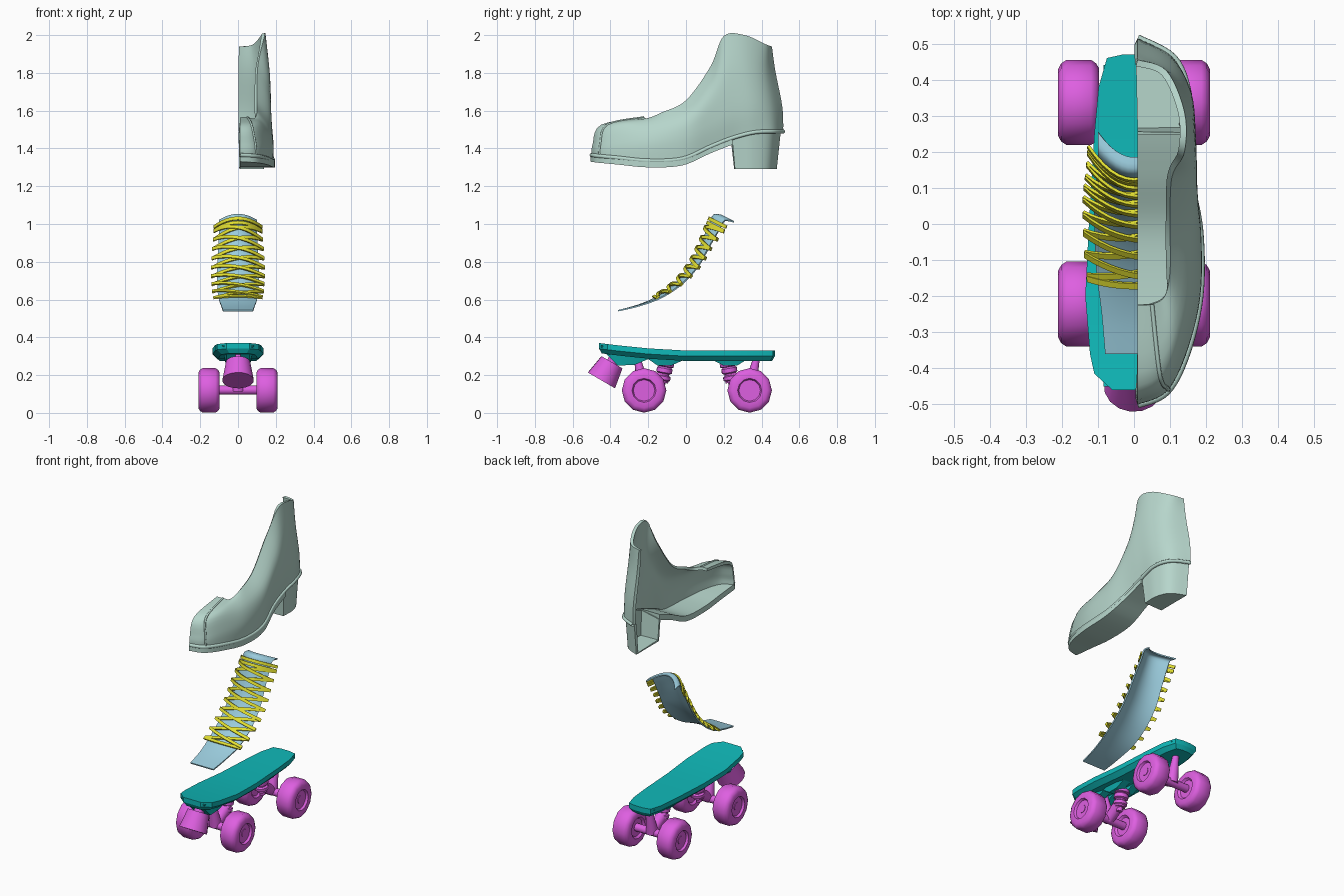
import bpy, math
from mathutils import Vector

if "Cube" in bpy.data.objects:
    bpy.data.objects.remove(bpy.data.objects["Cube"])


def material(name, rgb):
    m = bpy.data.materials.new(name)
    m.diffuse_color = (*rgb, 1)
    m.use_nodes = True
    m.node_tree.nodes["Principled BSDF"].inputs["Base Color"].default_value = m.diffuse_color
    return m


GREY = material("pale grey green", (0.47, 0.67, 0.60))
BLUE = material("light blue", (0.33, 0.61, 0.73))
YELLOW = material("yellow", (0.75, 0.73, 0.03))
TEAL = material("teal", (0.005, 0.485, 0.485))
PINK = material("magenta", (0.73, 0.115, 0.75))


def build(name, verts, faces, mat, thick=0, angle=35, offset=-1):
    """Mesh object with optional wall thickness and smooth shading."""
    me = bpy.data.meshes.new(name)
    me.from_pydata([tuple(v) for v in verts], [], faces)
    me.materials.append(mat)
    ob = bpy.data.objects.new(name, me)
    bpy.context.collection.objects.link(ob)
    bpy.ops.object.select_all(action='DESELECT')
    ob.select_set(True)
    bpy.context.view_layer.objects.active = ob
    if thick:
        mod = ob.modifiers.new("wall", 'SOLIDIFY')
        mod.thickness, mod.offset = thick, offset
        bpy.ops.object.modifier_apply(modifier="wall")
    bpy.ops.object.shade_smooth_by_angle(angle=math.radians(angle))
    return ob


def grid_faces(nu, nv, closed=False):
    """Quads of nu rings with nv points each."""
    return [(i * nv + j, (i + 1) * nv + j, (i + 1) * nv + (j + 1) % nv, i * nv + (j + 1) % nv)
            for i in range(nu - 1) for j in range(nv if closed else nv - 1)]


def spline(pts, t):
    """Catmull-Rom point at t, where whole numbers hit the given points."""
    n = len(pts) - 1
    i = min(int(t), n - 1)
    f = t - i
    a, b, c, d = (Vector(pts[min(max(k, 0), n)]) for k in (i - 1, i, i + 1, i + 2))
    return b + 0.5 * f * ((c - a) + f * ((2 * a - 5 * b + 4 * c - d) + f * (3 * (b - c) + d - a)))


def lathe(name, p0, p1, profile, mat, n=14):
    """Turn (distance, radius) pairs about the axis p0 to p1."""
    p0, axis = Vector(p0), (Vector(p1) - Vector(p0)).normalized()
    u = axis.orthogonal().normalized()
    w = axis.cross(u)
    verts = []
    for d, r in profile:
        for k in range(n):
            a = 2 * math.pi * (k + 0.5) / n
            verts.append(p0 + axis * d + (u * math.cos(a) + w * math.sin(a)) * r)
    faces = [f[::-1] for f in grid_faces(len(profile), n, True)]
    last = (len(profile) - 1) * n
    faces += [tuple(range(n))[::-1], tuple(range(last, last + n))]
    return build(name, verts, faces, mat, angle=40)


def rod(name, p0, p1, r0, r1, mat, n=14):
    return lathe(name, p0, p1, [(0, r0), ((Vector(p1) - Vector(p0)).length, r1)], mat, n)


def tube(name, pts, r, mat, n=8):
    """Thin round bead along a path."""
    verts = []
    for i, p in enumerate(pts):
        t = (pts[min(i + 1, len(pts) - 1)] - pts[max(i - 1, 0)]).normalized()
        u = t.cross(Vector((0.3, 0.2, 1))).normalized()
        w = t.cross(u)
        verts += [p + (u * math.cos(2 * math.pi * k / n) + w * math.sin(2 * math.pi * k / n)) * r for k in range(n)]
    return build(name, verts, [f[::-1] for f in grid_faces(len(pts), n, True)], mat, angle=60)


# Half boot: four guide lines running from toe to heel
welt = [(.01, -.50, 1.365), (.09, -.465, 1.36), (.145, -.36, 1.35), (.182, -.20, 1.335), (.182, -.02, 1.345),
        (.155, .13, 1.41), (.15, .245, 1.455), (.15, .36, 1.485), (.11, .46, 1.49), (.01, .515, 1.49)]
low = [(.01, -.495, 1.42), (.088, -.46, 1.42), (.142, -.355, 1.43), (.182, -.2, 1.43), (.185, -.02, 1.46),
       (.172, .12, 1.53), (.17, .24, 1.59), (.16, .36, 1.62), (.11, .45, 1.62), (.01, .51, 1.62)]
mid = [(.01, -.45, 1.525), (.07, -.42, 1.525), (.115, -.335, 1.53), (.155, -.19, 1.515), (.165, -.01, 1.56),
       (.168, .12, 1.68), (.168, .22, 1.80), (.155, .33, 1.82), (.105, .42, 1.81), (.01, .473, 1.81)]
top = [(.01, -.225, 1.565), (.05, -.222, 1.565), (.085, -.20, 1.56), (.10, -.13, 1.59), (.10, 0, 1.655),
       (.105, .13, 1.835), (.14, .20, 1.995), (.14, .31, 2.0), (.09, .425, 1.95), (.01, .455, 1.94)]


def boot(s, t):
    return spline([spline(row, s) for row in (welt, low, mid, top)], t)


NS, NT = 55, 16
build("boot_upper", [boot(9 * i / (NS - 1), 3 * j / (NT - 1)) for i in range(NS) for j in range(NT)],
      grid_faces(NS, NT), GREY, 0.018)
tube("boot_welt", [boot(9 * i / 54, 0) for i in range(55)], 0.011, GREY)
tube("toe_cap_seam", [boot(1.1 - 0.1 * k / 20, 3 * k / 20) for k in range(21)], 0.006, GREY)

# Sole: thin slab under the foot, up to the heel
verts = []
for i in range(37):
    p = boot(i / 6, 0)
    x, y = 0.01 + (p.x - 0.01) * 1.05, p.y * 1.01
    verts += [(0.01, y, p.z), (x, y, p.z), (x, y, p.z - 0.035), (0.01, y, p.z - 0.035)]
build("boot_sole", verts, [f[::-1] for f in grid_faces(37, 4, True)] + [(147, 146, 145, 144)], GREY)

# Heel: hollow block, open on the cut side and at the top
path = [Vector((.01, .24, 1.43))] + [boot(6 + i / 6, 0) for i in range(19)]
verts = []
for p in path:
    verts += [(.01 + (p.x - .01) * .9, .255 + (p.y - .24) * .82, 1.29),
              (.01 + (p.x - .01) * .97, .24 + (p.y - .24) * .95, p.z - .005)]
n = len(path)
build("boot_heel", verts, grid_faces(n, 2) + [tuple(2 * i for i in range(n))[::-1]], GREY, 0.016)

# Tongue: curved sheet, stations of (y, z, half width, bow)
stations = [(-.36, .545, .08, 0), (-.25, .575, .09, .005), (-.14, .625, .105, .015), (-.04, .705, .11, .025),
            (.03, .80, .11, .035), (.08, .90, .105, .04), (.12, 1.0, .10, .055), (.145, 1.05, .10, .06),
            (.185, 1.05, .10, .07)]


def tongue(u, f):
    y, z, w, bow = spline(stations, u)
    return Vector((w * f, y + bow * f * f, z - 0.5 * bow * f * f))


build("tongue", [tongue(i / 4, j / 6 - 1) for i in range(33) for j in range(13)],
      [f[::-1] for f in grid_faces(33, 13)], BLUE, 0.008)


# Laces: flat bands laid across the tongue
def lace(name, u0, u1, lift):
    verts = []
    for k in range(13):
        f = 1.27 * (k / 6 - 1)
        u = u0 + (u1 - u0) * k / 12
        p = tongue(u, f)
        t = (tongue(u + 0.05, 0) - tongue(u - 0.05, 0)).normalized()
        p += Vector((0, -t.z, t.y)) * lift
        verts += [p - t * 0.009, p + t * 0.009]
    build(name, verts, grid_faces(13, 2), YELLOW, 0.008, offset=0)


levels = [1.8 + 4.2 * i / 8 for i in range(9)]
for i, (a, b) in enumerate(zip(levels, levels[1:])):
    lace(f"lace_rising_{i}", a, b, 0.008)
    lace(f"lace_falling_{i}", b, a, 0.015)
lace("lace_bottom", 1.75, 1.75, 0.01)
lace("lace_top_lower", 6.05, 6.05, 0.01)
lace("lace_top_upper", 6.4, 6.4, 0.01)

# Plate: slab with a chamfered underside and a rising nose
half = [(.06, -.46), (.11, -.415), (.122, -.36), (.135, -.2), (.125, 0), (.11, .25), (.098, .38), (.075, .46), (.03, .47)]
outline = half + [(-x, y) for x, y in reversed(half)]


def plate_top(y):
    return 0.33 + 0.04 * max(0, -y / 0.46) ** 1.5


verts = []
for scale, drop in ((.78, .055), (1, .03), (1, 0)):
    verts += [(x * scale, y * (0.97 if scale < 1 else 1), plate_top(y) - drop) for x, y in outline]
n = len(outline)
faces = [f[::-1] for f in grid_faces(3, n, True)]
for i in range(len(half) - 1):
    a, b = n - 1 - i, n - 2 - i
    faces += [(a, b, i + 1, i), (2 * n + i, 2 * n + i + 1, 2 * n + b, 2 * n + a)]
build("plate", verts, faces, TEAL, angle=20)

# Keel: two ribs under the plate with a slot between them
keel = [(-.45, .34), (-.42, .31), (-.36, .25), (-.27, .255), (-.2, .285), (-.15, .25), (-.08, .25), (0, .285), (.13, .285),
        (.2, .25), (.27, .25), (.31, .275), (.38, .275), (.44, .305)]
for side in (-1, 1):
    verts = []
    for y, z in keel:
        t = plate_top(y) - 0.012
        verts += [(side * .012, y, z), (side * .06, y, z), (side * .085, y, t), (side * .012, y, t)]
    fs = grid_faces(len(keel), 4, True) + [(0, 1, 2, 3), (55, 54, 53, 52)]
    build("keel_left" if side < 0 else "keel_right", verts, fs if side < 0 else [f[::-1] for f in fs], TEAL, angle=20)

# Toe stop: flared stopper with its stem
rod("toe_stop", (0, -.392, .268), (0, -.448, .172), .065, .084, PINK, 16)
rod("toe_stop_stem", (0, -.365, .31), (0, -.395, .26), .03, .03, PINK)

# Trucks and wheels; the rear set mirrors the front
wheel = [(.012, .03), (.012, .055), (0, .066), (0, .095), (.008, .108), (.022, .118), (.09, .118), (.105, .108),
         (.113, .093), (.113, .064), (.1, .057), (.1, .02)]
for end, yc, d in (("front", -.222, 1), ("rear", .337, -1)):
    rod(end + "_axle", (-.2, yc, .121), (.2, yc, .121), .024, .024, PINK)
    for side in (-1, 1):
        lathe(f"{end}_wheel_{'left' if side < 0 else 'right'}", (side * .097, yc, .119), (side * .3, yc, .119),
              wheel, PINK, 12)
    rod(end + "_pivot_arm", (0, yc, .12), (0, yc - d * .035, .285), .036, .018, PINK)
    rod(end + "_hanger", (0, yc, .125), (0, yc + d * .1, .19), .03, .036, PINK)
    lathe(end + "_cushions", (0, yc + d * .115, .265), (0, yc + d * .09, .13),
          [(0, .045), (.018, .045), (.022, .034), (.03, .042), (.052, .042), (.058, .03), (.066, .03), (.072, .04),
           (.09, .04), (.096, .032), (.105, .032), (.106, .018), (.13, .018)], PINK)
